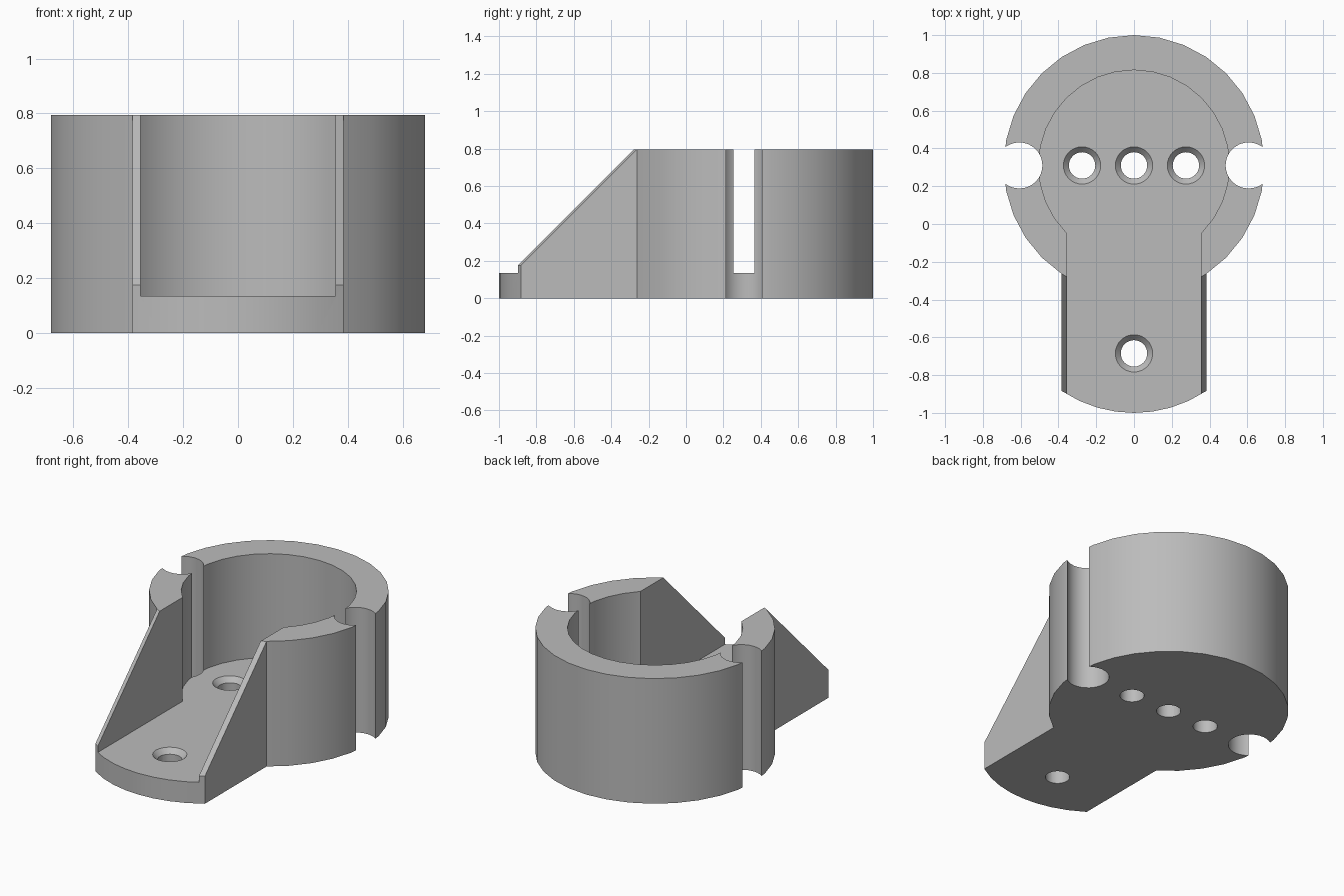
import bpy
import bmesh
import math
from mathutils import Matrix

cube = bpy.data.objects.get("Cube")
if cube:
    bpy.data.objects.remove(cube, do_unlink=True)

# Main dimensions
R, INNER, CY = 0.69, 0.505, 0.31
HEIGHT, FLOOR, LIP = 0.795, 0.135, 0.175
ARM, SLOT = 0.385, 0.355
SIDES = 32

grey = bpy.data.materials.new("light grey")
grey.use_nodes = True
grey.diffuse_color = (0.5, 0.5, 0.5, 1)
grey.node_tree.nodes["Principled BSDF"].inputs["Base Color"].default_value = (0.5, 0.5, 0.5, 1)


def finish(name, bm):
    bmesh.ops.recalc_face_normals(bm, faces=bm.faces)
    mesh = bpy.data.meshes.new(name)
    bm.to_mesh(mesh)
    bm.free()
    mesh.materials.append(grey)
    obj = bpy.data.objects.new(name, mesh)
    bpy.context.collection.objects.link(obj)
    return obj


def cone(name, x, y, z0, z1, r0, r1, sides=SIDES):
    bm = bmesh.new()
    bmesh.ops.create_cone(bm, cap_ends=True, segments=sides, radius1=r0, radius2=r1,
                          depth=z1 - z0,
                          matrix=Matrix.Translation((x, y, (z0 + z1) / 2)))
    return finish(name, bm)


def combine(target, tool, operation):
    mod = target.modifiers.new(tool.name, 'BOOLEAN')
    mod.operation, mod.solver, mod.object = operation, 'EXACT', tool
    bpy.context.view_layer.objects.active = target
    bpy.ops.object.modifier_apply(modifier=mod.name)
    bpy.data.objects.remove(tool, do_unlink=True)


# Round body
body = cone("holder_body", 0, CY, 0, HEIGHT, R, R)

# Sloped arm: hull between the ring's front arc and the rounded tip
bm = bmesh.new()
steps = 8
for i in range(steps + 1):
    x = ARM * (2 * i / steps - 1)
    arc = math.sqrt(R * R - x * x)
    for y, z in ((-CY - arc, 0), (-CY - arc, LIP), (CY - arc, HEIGHT)):
        bm.verts.new((x, y, z))
for x in (-ARM, ARM):
    for z in (0, HEIGHT):
        bm.verts.new((x, CY, z))
hull = bmesh.ops.convex_hull(bm, input=bm.verts)
loose = [v for v in bm.verts if not v.link_faces]
bmesh.ops.delete(bm, geom=loose, context='VERTS')
bmesh.ops.dissolve_limit(bm, angle_limit=0.01, verts=bm.verts, edges=bm.edges)
combine(body, finish("arm", bm), 'UNION')

# Round pocket and the straight channel leading out along the arm
combine(body, cone("pocket", 0, CY, FLOOR, 1, INNER, INNER), 'DIFFERENCE')
bm = bmesh.new()
bmesh.ops.create_cube(bm, size=1)
bmesh.ops.scale(bm, vec=(2 * SLOT, CY + 1.2, 1), verts=bm.verts)
bmesh.ops.translate(bm, vec=(0, (CY - 1.2) / 2, FLOOR + 0.5), verts=bm.verts)
combine(body, finish("channel", bm), 'DIFFERENCE')

# Side notches, full height
for side in (-1, 1):
    combine(body, cone("notch", side * 0.607, CY, -0.1, 1, 0.122, 0.122), 'DIFFERENCE')

# Countersunk screw holes
for x, y in ((-0.275, CY), (0, CY), (0.275, CY), (0, -0.685)):
    combine(body, cone("bore", x, y, -0.1, 0.3, 0.07, 0.07), 'DIFFERENCE')
    combine(body, cone("countersink", x, y, FLOOR - 0.04, FLOOR + 0.01, 0.062, 0.108), 'DIFFERENCE')

# Smooth curved walls, sharp rims
bpy.ops.object.select_all(action='DESELECT')
body.select_set(True)
bpy.context.view_layer.objects.active = body
bpy.ops.object.shade_smooth_by_angle(angle=math.radians(25))
